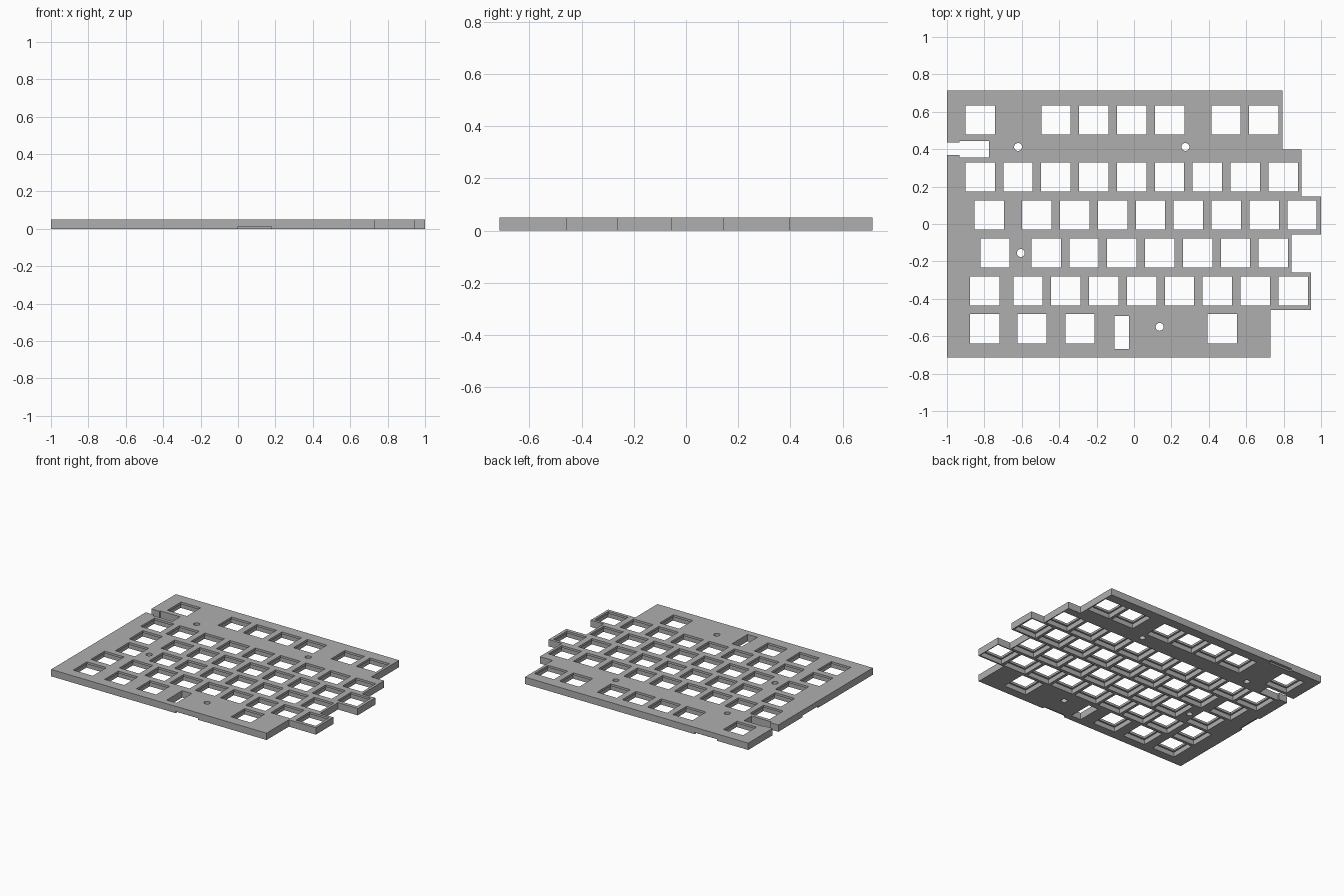
import bpy
import bmesh
import math

PITCH, OPENING, POCKET = 0.2025, 0.157, 0.181
TOP, LIP = 0.05, 0.016

cube = bpy.data.objects.get("Cube")
if cube:
    bpy.data.objects.remove(cube, do_unlink=True)

grey = bpy.data.materials.new("plate grey")
grey.use_nodes = True
grey.diffuse_color = (0.43, 0.43, 0.43, 1)
grey.node_tree.nodes["Principled BSDF"].inputs["Base Color"].default_value = grey.diffuse_color


def prism(bm, points, z0, z1):
    """Extrude an xy outline from z0 to z1."""
    face = bm.faces.new([bm.verts.new((x, y, z0)) for x, y in points])
    geom = bmesh.ops.extrude_face_region(bm, geom=[face])["geom"]
    verts = [g for g in geom if isinstance(g, bmesh.types.BMVert)]
    bmesh.ops.translate(bm, verts=verts, vec=(0, 0, z1 - z0))


def rect(x0, x1, y0, y1):
    return [(x0, y0), (x1, y0), (x1, y1), (x0, y1)]


def square(x, y, size):
    h = size / 2
    return rect(x - h, x + h, y - h, y + h)


def make_object(name, bm):
    bmesh.ops.recalc_face_normals(bm, faces=bm.faces)
    mesh = bpy.data.meshes.new(name)
    bm.to_mesh(mesh)
    bm.free()
    obj = bpy.data.objects.new(name, mesh)
    obj.data.materials.append(grey)
    bpy.context.collection.objects.link(obj)
    return obj


def cut(target, bm, name):
    """Subtract the shapes in bm from the target."""
    cutter = make_object(name, bm)
    cutter.hide_render = True
    mod = target.modifiers.new(name, "BOOLEAN")
    mod.operation, mod.solver, mod.object = "DIFFERENCE", "EXACT", cutter
    bpy.context.view_layer.objects.active = target
    bpy.ops.object.modifier_apply(modifier=mod.name)
    bpy.data.objects.remove(cutter, do_unlink=True)


# Plate with its stepped right edge
outline = [(-1, -0.715), (0.73, -0.715), (0.73, -0.46), (0.947, -0.46),
           (0.947, -0.26), (0.842, -0.26), (0.842, -0.056), (1, -0.056),
           (1, 0.146), (0.895, 0.146), (0.895, 0.398), (0.793, 0.398),
           (0.793, 0.715), (-1, 0.715)]
bm = bmesh.new()
prism(bm, outline, 0, TOP)
plate = make_object("switch_plate", bm)

# Key rows: y, then runs of (first x, number of keys)
rows = [(0.556, [(-0.823, 1), (-0.417, 4), (0.492, 2)]),
        (0.251, [(-0.823, 9)]),
        (0.048, [(-0.773, 1), (-0.519, 8)]),
        (-0.155, [(-0.743, 1), (-0.47, 7)]),
        (-0.358, [(-0.797, 1), (-0.567, 8)]),
        (-0.561, [(-0.797, 1), (-0.545, 1), (-0.289, 1), (0.471, 1)])]
keys = [(x + i * PITCH, y) for y, runs in rows for x, n in runs for i in range(n)]

# Wider pockets on the underside
bm = bmesh.new()
for x, y in keys:
    prism(bm, square(x, y, POCKET), -0.02, TOP - LIP)
cut(plate, bm, "key_pockets")

# Through openings: keys, small slot, cable port and screw holes
bm = bmesh.new()
for x, y in keys:
    prism(bm, square(x, y, OPENING), -0.03, TOP + 0.02)
prism(bm, rect(-0.104, -0.026, -0.669, -0.491), -0.03, TOP + 0.02)
port = [(-1.05, 0.37), (-0.933, 0.37), (-0.933, 0.356), (-0.776, 0.356),
        (-0.776, 0.443), (-0.933, 0.443), (-0.933, 0.435), (-1.05, 0.435)]
prism(bm, port, -0.03, TOP + 0.02)
for x, y in [(-0.62, 0.412), (0.275, 0.412), (-0.605, -0.155), (0.137, -0.55)]:
    ring = [(x + 0.021 * math.cos(a * math.tau / 24), y + 0.021 * math.sin(a * math.tau / 24))
            for a in range(24)]
    prism(bm, ring, -0.03, TOP + 0.02)
cut(plate, bm, "openings")

# Shallow grip notches under the front, back and left edges
bm = bmesh.new()
for x, y, hx, hy in [(0.09, -0.715, 0.09, 0.02), (-0.66, 0.715, 0.09, 0.02),
                     (-1, 0, 0.02, 0.09)]:
    prism(bm, rect(x - hx, x + hx, y - hy, y + hy), -0.02, 0.012)
cut(plate, bm, "edge_notches")
